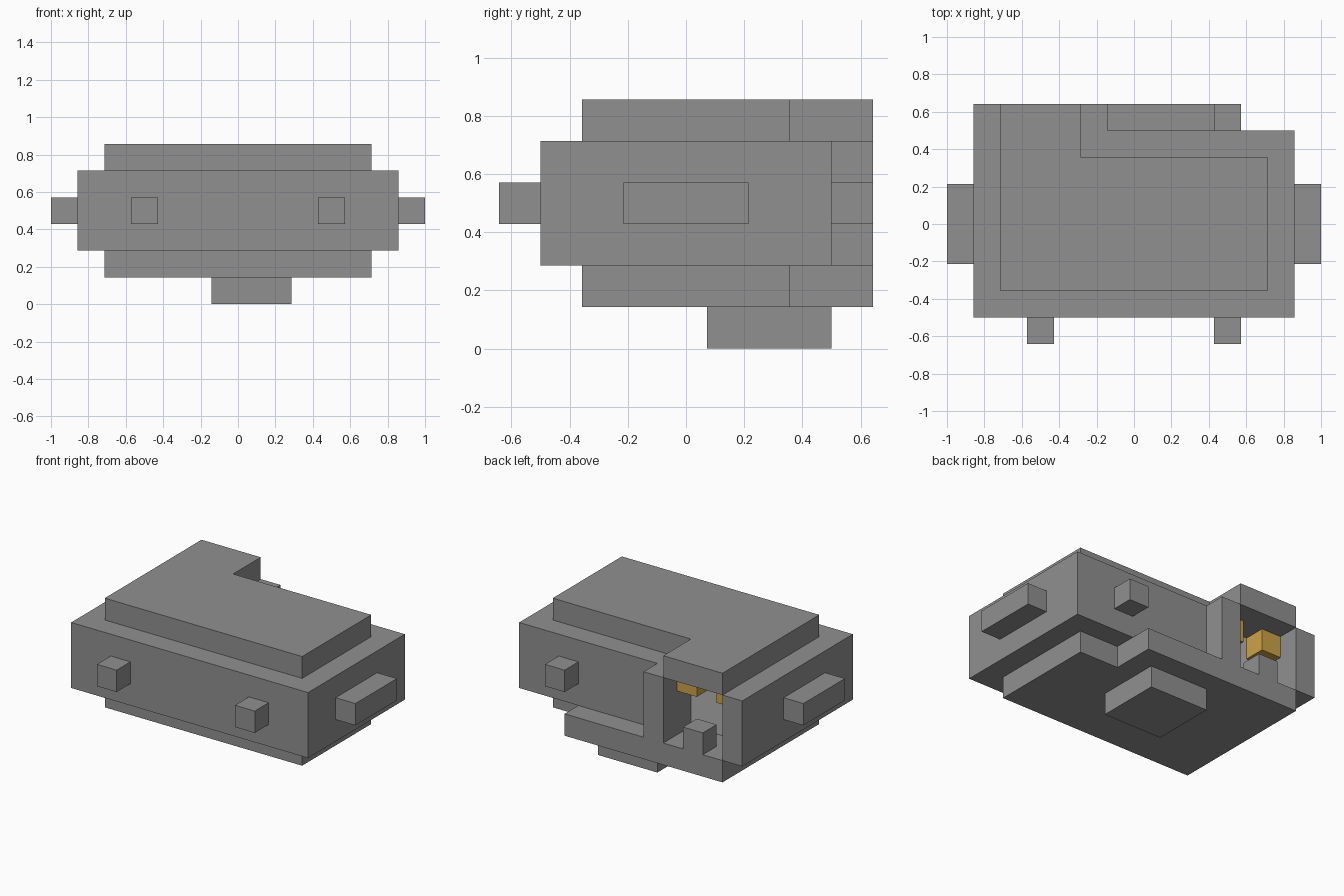
import bpy
import bmesh
from mathutils import Vector

U = 1 / 7  # one block of the build grid

if "Cube" in bpy.data.objects:
    bpy.data.objects.remove(bpy.data.objects["Cube"], do_unlink=True)


def material(name, rgb):
    mat = bpy.data.materials.new(name)
    mat.use_nodes = True
    color = (*rgb, 1)
    mat.diffuse_color = color
    mat.node_tree.nodes["Principled BSDF"].inputs["Base Color"].default_value = color
    return mat


grey = material("casing_grey", (0.28, 0.28, 0.28))
light = material("socket_light_grey", (0.45, 0.45, 0.45))
gold = material("contact_gold", (0.61, 0.37, 0.064))


def prism(name, outline, z0, z1, *mats):
    """Extrude a flat outline, given in blocks, from z0 up to z1."""
    bm = bmesh.new()
    base = bm.faces.new([bm.verts.new(Vector((x, y, z0)) * U) for x, y in outline])
    top = bmesh.ops.extrude_face_region(bm, geom=[base])
    moved = [g for g in top["geom"] if isinstance(g, bmesh.types.BMVert)]
    bmesh.ops.translate(bm, verts=moved, vec=(0, 0, (z1 - z0) * U))
    bmesh.ops.recalc_face_normals(bm, faces=bm.faces)
    mesh = bpy.data.meshes.new(name)
    bm.to_mesh(mesh)
    bm.free()
    for mat in mats:
        mesh.materials.append(mat)
    obj = bpy.data.objects.new(name, mesh)
    bpy.context.collection.objects.link(obj)
    return obj


def box(name, x0, x1, y0, y1, z0, z1, mat=grey):
    return prism(name, [(x0, y0), (x1, y0), (x1, y1), (x0, y1)], z0, z1, mat)


# Main casing with the open socket cut into its rear block
body = prism("casing", [(-6, -3.5), (6, -3.5), (6, 3.5), (-1, 3.5), (-1, 4.5),
                        (-2, 4.5), (-2, 2.5), (-5, 2.5), (-5, 4.5), (-6, 4.5)],
             2, 5, grey, light)
for face in body.data.polygons:  # inner end wall of the socket
    if face.normal.y > 0.9 and abs(face.center.y - 2.5 * U) < 0.01:
        face.material_index = 1

# Stepped plates above and below, each with a rear tongue
for name, tongue, z in (("top_plate", -2, 5), ("bottom_plate", 3, 1)):
    prism(name, [(-5, -2.5), (5, -2.5), (5, 2.5), (tongue, 2.5),
                 (tongue, 4.5), (-5, 4.5)], z, z + 1, grey)

# Foot block underneath
box("foot", -1, 2, 0.5, 3.5, 0, 1)

# Side bars and front studs, mirrored
for side, s in (("left", 1), ("right", -1)):
    x0, x1 = sorted((6 * s, 7 * s))
    box(side + "_side_bar", x0, x1, -1.5, 1.5, 3, 4)
    x0, x1 = sorted((3 * s, 4 * s))
    box(side + "_front_stud", x0, x1, -4.5, -3.5, 3, 4)

# Rear stud and the key post on the socket floor
box("rear_stud", 3, 4, 3.5, 4.5, 3, 4)
box("socket_key", -4, -3, 3.5, 4.5, 2, 3)

# Contacts hanging from the socket ceiling
for i, x in enumerate((-5, -3)):
    box(f"contact_{i + 1}", x, x + 1, 2.5, 3.5, 4, 5, gold)
